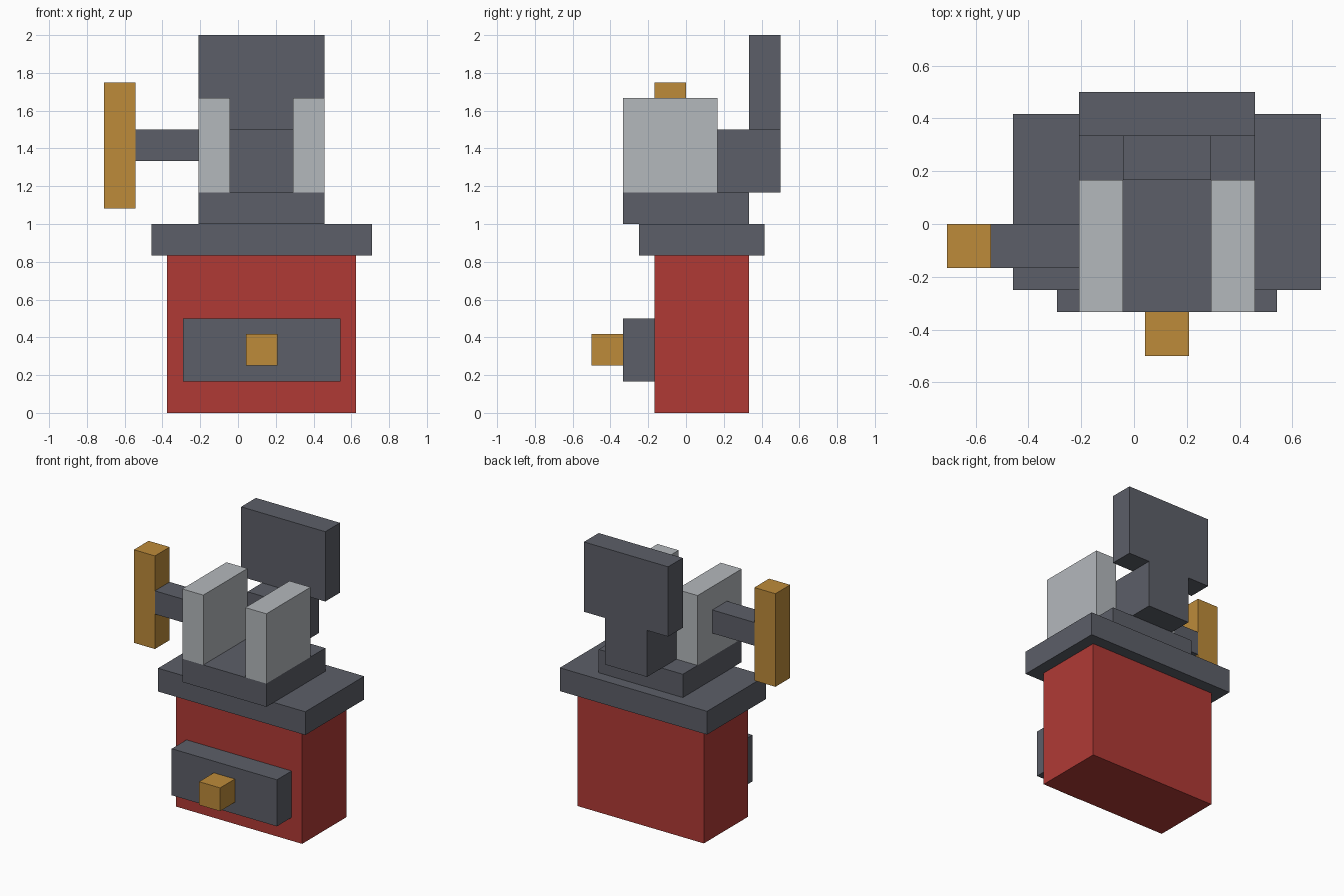
import bpy
import bmesh
from mathutils import Vector

cube = bpy.data.objects.get("Cube")
if cube:
    bpy.data.objects.remove(cube, do_unlink=True)

UNIT = 1 / 12      # the model sits on a grid of twelfths
CENTRE_X = 1.5     # the cabinet's middle, in grid units


def make_material(name, rgb):
    mat = bpy.data.materials.new(name)
    mat.use_nodes = True
    colour = (*rgb, 1.0)
    mat.diffuse_color = colour
    mat.node_tree.nodes["Principled BSDF"].inputs["Base Color"].default_value = colour
    return mat


iron = make_material("dark iron grey", (0.107, 0.114, 0.138))
red = make_material("cabinet red", (0.434, 0.042, 0.036))
brass = make_material("brass", (0.509, 0.258, 0.042))
steel = make_material("light steel", (0.456, 0.479, 0.503))


def box(name, mat, size, base):
    """Box of a given size whose bottom centre is at base, in grid units."""
    size, base = Vector(size), Vector(base)
    bm = bmesh.new()
    bmesh.ops.create_cube(bm, size=1)
    bmesh.ops.scale(bm, vec=size * UNIT, verts=bm.verts)
    mesh = bpy.data.meshes.new(name)
    bm.to_mesh(mesh)
    bm.free()
    mesh.materials.append(mat)
    obj = bpy.data.objects.new(name, mesh)
    obj.location = (base + Vector((CENTRE_X, 0, size.z / 2))) * UNIT
    bpy.context.collection.objects.link(obj)
    return obj


# Cabinet with overhanging worktop
box("cabinet", red, (12, 6, 10), (0, 1, 0))
box("worktop", iron, (14, 8, 2), (0, 1, 10))

# Drawer and its knob
box("drawer_front", iron, (10, 2, 4), (0, -3, 2))
box("drawer_knob", brass, (2, 2, 2), (0, -5, 3))

# Machine base, with a plate on each side
box("machine_base", iron, (8, 8, 2), (0, 0, 12))
for side, sign in (("left", 1), ("right", -1)):
    box(side + "_plate", steel, (2, 6, 6), (3 * sign, -1, 14))

# Rear neck carrying the upright panel
box("rear_neck", iron, (4, 4, 4), (0, 4, 14))
box("rear_panel", iron, (8, 2, 6), (0, 5, 18))

# Crank on the right side
box("crank_axle", iron, (4, 2, 2), (-6, -1, 16))
box("crank_handle", brass, (2, 2, 8), (-9, -1, 13))
